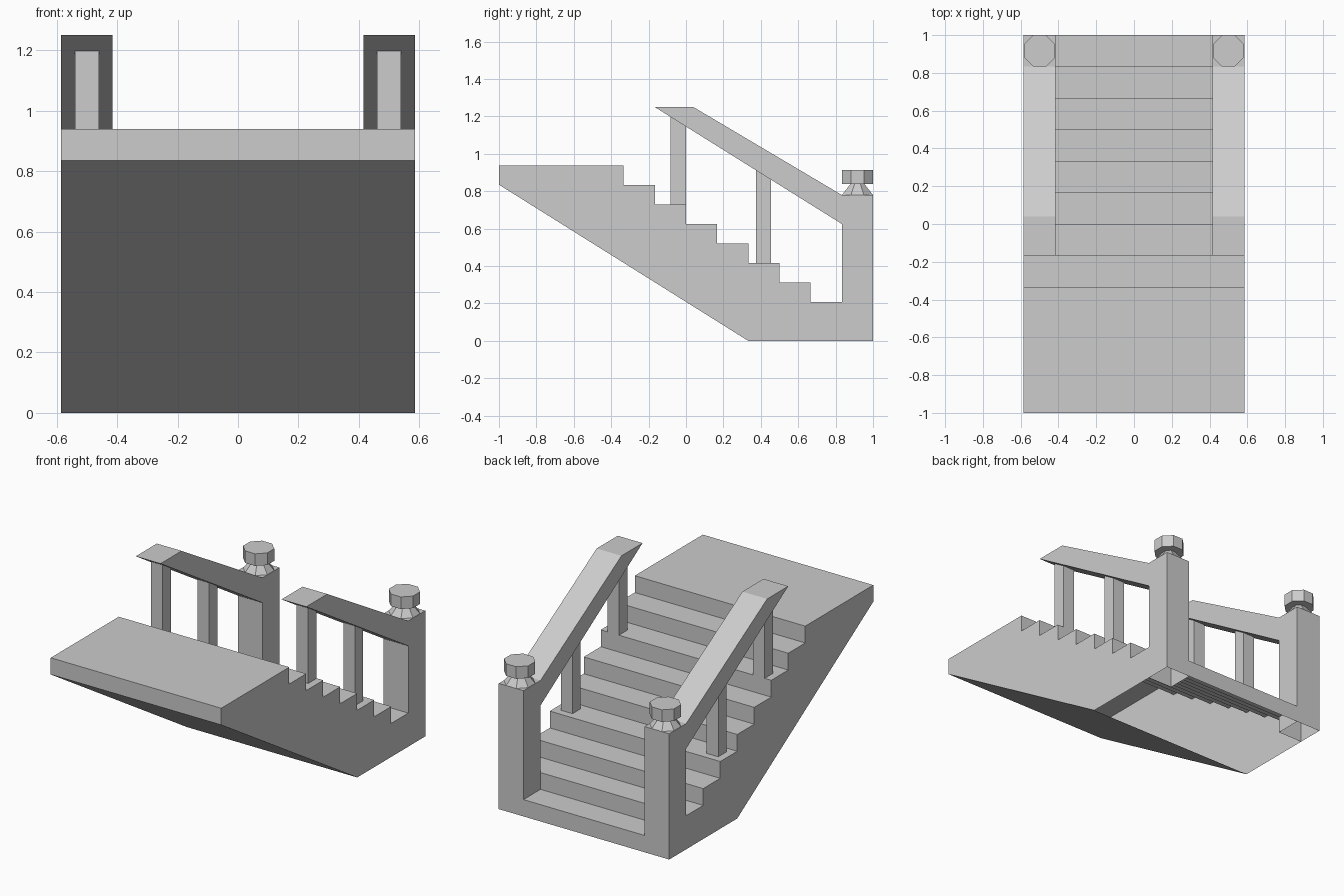
import bpy
import bmesh
import math
from mathutils import Matrix

cube = bpy.data.objects.get("Cube")
if cube:
    bpy.data.objects.remove(cube, do_unlink=True)

stone = bpy.data.materials.new("light_grey_stone")
stone.use_nodes = True
GREY = (0.604, 0.604, 0.604, 1)
stone.diffuse_color = GREY
stone.node_tree.nodes["Principled BSDF"].inputs["Base Color"].default_value = GREY

HALF = 0.585        # outer half width
INNER = 0.415       # clear half width between the posts
RUN, RISE = 1 / 6, 0.1043
POST_Y = 1 - RUN    # front side of the posts


def finish(name, bm):
    mesh = bpy.data.meshes.new(name)
    bm.to_mesh(mesh)
    bm.free()
    mesh.materials.append(stone)
    obj = bpy.data.objects.new(name, mesh)
    bpy.context.collection.objects.link(obj)
    return obj


def prism(name, profile, x0, x1, drop=None):
    """Extrude a (y, z) profile along x, then remove faces that match drop."""
    bm = bmesh.new()
    face = bm.faces.new([bm.verts.new((x0, y, z)) for y, z in profile])
    ext = bmesh.ops.extrude_face_region(bm, geom=[face], use_keep_orig=True)
    verts = [g for g in ext["geom"] if isinstance(g, bmesh.types.BMVert)]
    bmesh.ops.translate(bm, verts=verts, vec=(x1 - x0, 0, 0))
    bmesh.ops.recalc_face_normals(bm, faces=bm.faces)
    bm.normal_update()
    if drop:
        gone = [f for f in bm.faces if drop(f.normal, f.calc_center_median())]
        bmesh.ops.delete(bm, geom=gone, context="FACES")
    return finish(name, bm)


def octagon_cone(name, x, y, z0, z1, flat0, flat1):
    """Eight-sided frustum with flat sides facing the axes."""
    bm = bmesh.new()
    k = 1 / math.cos(math.pi / 8)
    place = Matrix.Translation((x, y, (z0 + z1) / 2)) @ Matrix.Rotation(math.pi / 8, 4, "Z")
    bmesh.ops.create_cone(bm, cap_ends=True, segments=8, radius1=flat0 * k,
                          radius2=flat1 * k, depth=z1 - z0, matrix=place)
    return finish(name, bm)


def rail_under(y):
    return 0.625 + (POST_Y - y) * 0.625


# Stair body: stepped top, sloping underside, open base
steps = [(-1, 9 * RISE)]
for i in range(7):
    y = -1 / 3 + i * RUN
    steps += [(y, (9 - i) * RISE), (y, (8 - i) * RISE)]
steps += [(POST_Y, 2 * RISE), (POST_Y, 0), (1 / 3, 0), (-1, 0.835)]
prism("stair_body", steps, -HALF, HALF,
      lambda n, c: n.z < -0.99 or (n.y > 0.9 and c.y > 0.8))

# Lowest step, set between the posts
prism("lowest_step",
      [(0.8, 0), (POST_Y, 2 * RISE), (POST_Y, RISE), (1, RISE), (1, 0)],
      -INNER, INNER, lambda n, c: max(n.y, n.z) < 0.9)

for side, s in (("left", 1), ("right", -1)):
    mid = s * (HALF + INNER) / 2

    # Hollow newel post, open at the bottom
    prism(side + "_post", [(POST_Y, 0), (1, 0), (1, 0.78), (POST_Y, 0.78)],
          s * INNER, s * HALF, lambda n, c: n.z < -0.9)

    # Sloping handrail with a level top end
    prism(side + "_handrail",
          [(-RUN, 1.25), (0.04, 1.25), (POST_Y, 0.78), (POST_Y, 0.625)],
          s * INNER, s * HALF)

    # Balusters cut to the slope of the rail
    for label, y0, y1, z in (("upper", -0.083, 0, 7 * RISE),
                             ("lower", 0.375, 0.455, 4 * RISE)):
        prism(f"{side}_{label}_baluster",
              [(y0, z), (y1, z), (y1, rail_under(y1)), (y0, rail_under(y0))],
              mid - 0.04, mid + 0.04)

    # Octagonal finial: flared neck and cap
    cy = 1 - RUN / 2
    octagon_cone(side + "_finial_neck", mid, cy, 0.78, 0.842, 0.083, 0.035)
    octagon_cone(side + "_finial_cap", mid, cy, 0.84, 0.915, 0.083, 0.083)
